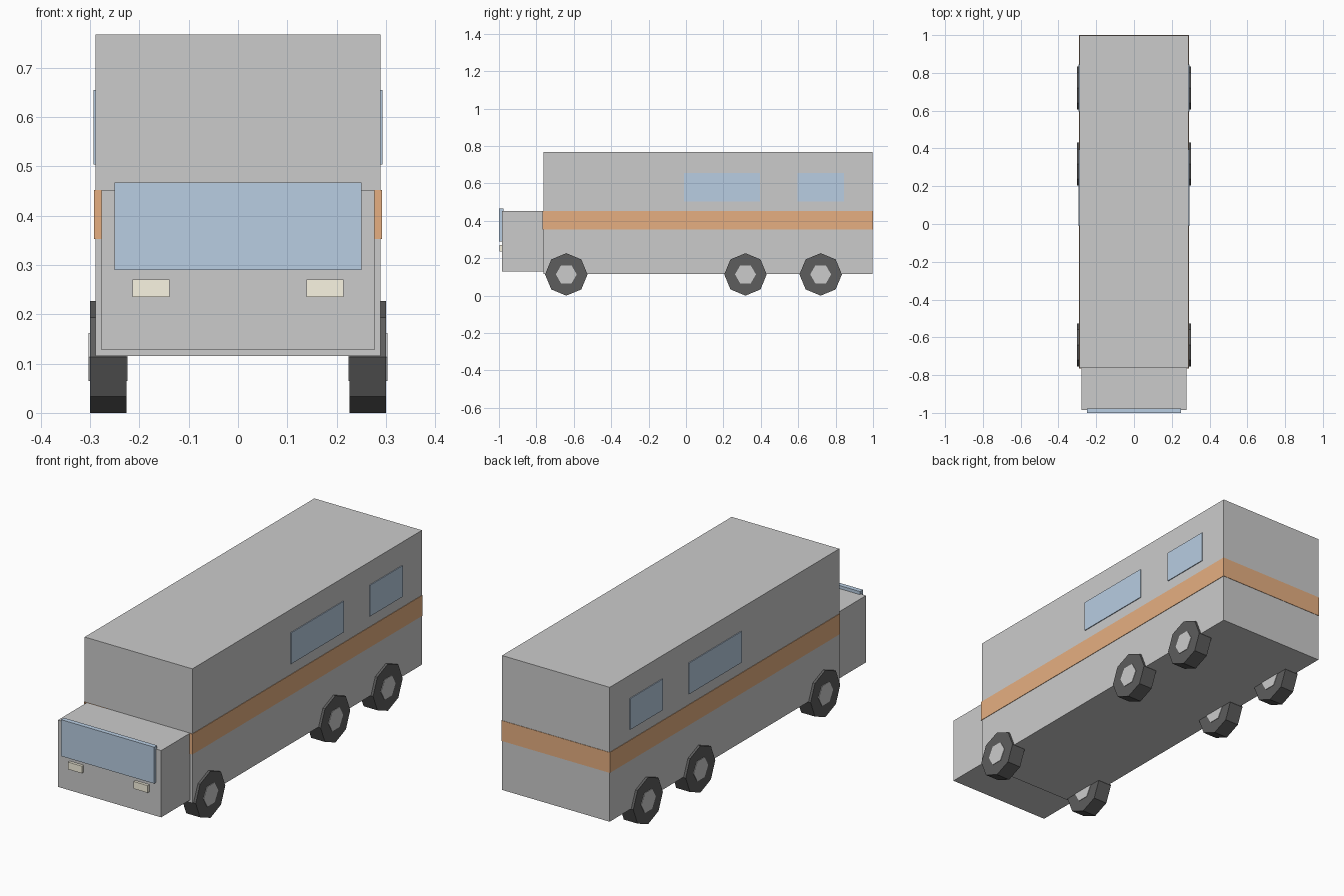
import bpy
from math import pi

if "Cube" in bpy.data.objects:
    bpy.data.objects.remove(bpy.data.objects["Cube"])


def material(name, rgb):
    m = bpy.data.materials.new(name)
    m.diffuse_color = (*rgb, 1)
    m.use_nodes = True
    m.node_tree.nodes["Principled BSDF"].inputs["Base Color"].default_value = m.diffuse_color
    return m


ORANGE = material("orange", (0.79, 0.43, 0.22))
GLASS = material("glass", (0.48, 0.61, 0.76))
RUBBER = material("rubber", (0.11, 0.11, 0.11))
CREAM = material("cream", (0.95, 0.91, 0.76))


def finish(name, mat):
    ob = bpy.context.object
    ob.name = name
    bpy.ops.object.transform_apply(location=False, rotation=True, scale=True)
    if mat:
        ob.data.materials.append(mat)
    return ob


def box(name, x, y, z, mat=None):
    """Box from (min, max) ranges on each axis."""
    ranges = (x, y, z)
    bpy.ops.mesh.primitive_cube_add(size=1, location=[(a + b) / 2 for a, b in ranges])
    bpy.context.object.scale = [b - a for a, b in ranges]
    return finish(name, mat)


def disc(name, sides, radius, width, loc, turn, mat=None):
    """Low-poly cylinder lying along x; turn spins it about its axle."""
    bpy.ops.mesh.primitive_cylinder_add(vertices=sides, radius=radius, depth=width,
                                        location=loc, rotation=(0, pi / 2, 0))
    ob = bpy.context.object
    ob.rotation_mode = 'XYZ'
    ob.rotation_euler = (turn, pi / 2, 0)
    return finish(name, mat)


# Main body and cab
box("body", (-0.289, 0.289), (-0.763, 0.998), (0.115, 0.767))
box("cab", (-0.277, 0.277), (-0.985, -0.76), (0.128, 0.452))

# Stripe wrapping the body
box("stripe", (-0.2915, 0.2915), (-0.766, 1.0), (0.353, 0.452), ORANGE)

# Windscreen
box("windscreen", (-0.25, 0.25), (-1.0, -0.977), (0.29, 0.467), GLASS)

for side, s in (("left", -1), ("right", 1)):
    # Headlights
    box(f"headlight_{side}", sorted((s * 0.139, s * 0.214)), (-0.998, -0.975),
        (0.235, 0.27), CREAM)
    # Side windows
    for label, y in (("middle", (-0.01, 0.395)), ("rear", (0.595, 0.845))):
        box(f"window_{label}_{side}", sorted((s * 0.28, s * 0.293)), y,
            (0.504, 0.655), GLASS)
    # Wheels: octagonal tyres with hexagonal hubs showing on both faces
    for label, y in (("front", -0.64), ("middle", 0.318), ("rear", 0.72)):
        loc = (s * 0.2635, y, 0.1135)
        disc(f"tyre_{label}_{side}", 8, 0.1135, 0.074, loc, 0, RUBBER)
        disc(f"hub_{label}_{side}", 6, 0.056, 0.079, loc, 0)
